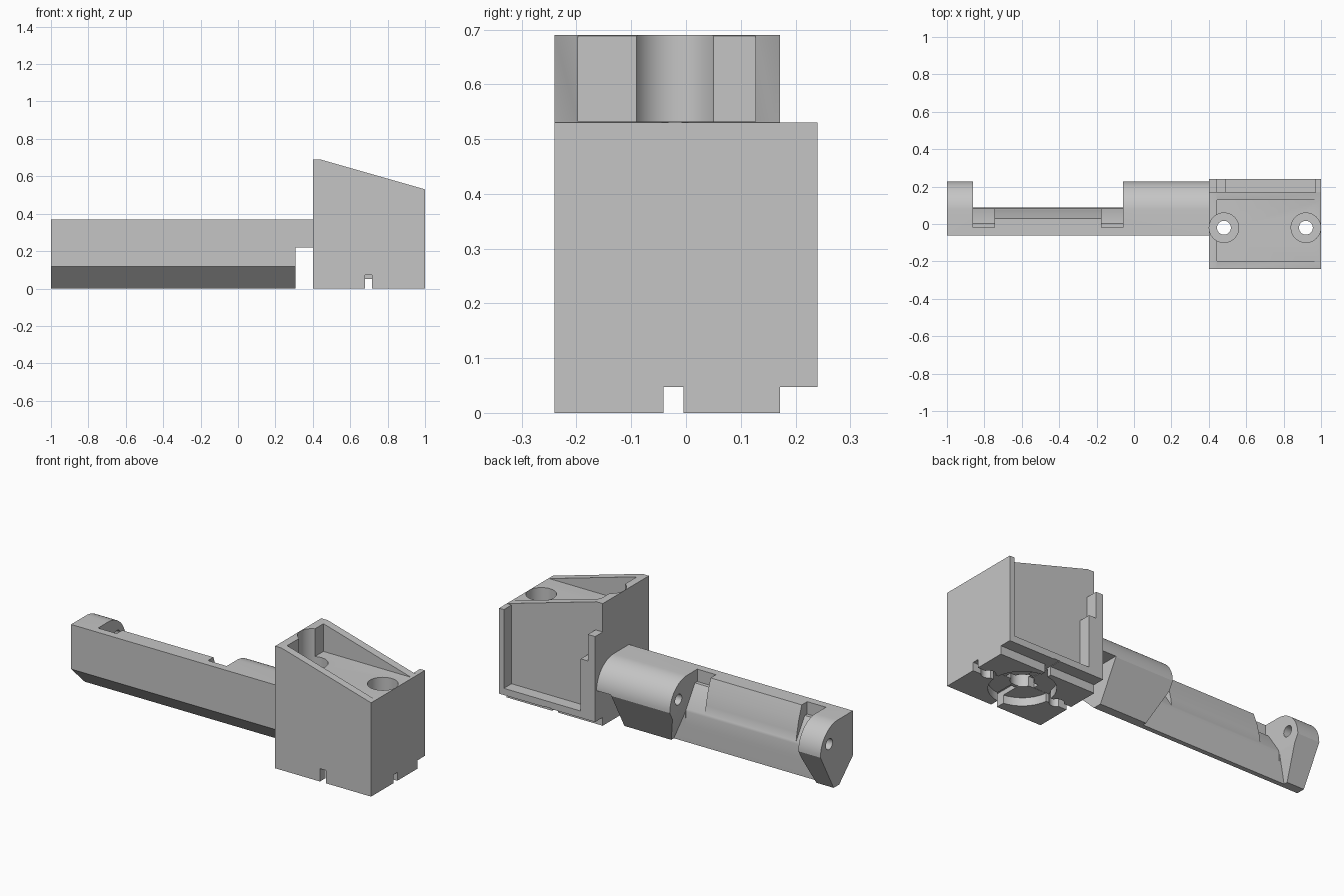
import bpy, bmesh, math
from mathutils import Vector

cube = bpy.data.objects.get("Cube")
if cube:
    bpy.data.objects.remove(cube, do_unlink=True)

TONE = (0.56, 0.56, 0.56, 1)
grey = bpy.data.materials.new("plain grey")
grey.use_nodes = True
grey.diffuse_color = TONE
grey.node_tree.nodes["Principled BSDF"].inputs["Base Color"].default_value = TONE


def prism(name, points, axis, lo, hi):
    """Extrude a 2D profile along an axis (profile uses the other two in order)."""
    def place(p, d):
        c = list(p)
        c.insert("xyz".index(axis), d)
        return Vector(c)
    bm = bmesh.new()
    face = bm.faces.new([bm.verts.new(place(p, lo)) for p in points])
    out = bmesh.ops.extrude_face_region(bm, geom=[face])
    shift = place((0, 0), hi - lo)
    bmesh.ops.translate(bm, vec=shift, verts=[g for g in out["geom"] if isinstance(g, bmesh.types.BMVert)])
    bmesh.ops.recalc_face_normals(bm, faces=bm.faces)
    mesh = bpy.data.meshes.new(name)
    bm.to_mesh(mesh)
    bm.free()
    mesh.materials.append(grey)
    ob = bpy.data.objects.new(name, mesh)
    bpy.context.collection.objects.link(ob)
    return ob


def arc(cx, cy, r, start, end, steps):
    angles = [math.radians(start + (end - start) * i / steps) for i in range(steps + 1)]
    return [(cx + r * math.cos(a), cy + r * math.sin(a)) for a in angles]


def cylinder(axis, centre, r, lo, hi):
    return prism("cutter", arc(*centre, r, 0, 360, 48)[:-1], axis, lo, hi)


def box(x0, x1, y0, y1, z0, z1):
    return prism("cutter", [(x0, y0), (x1, y0), (x1, y1), (x0, y1)], "z", z0, z1)


def combine(target, tool, operation="DIFFERENCE"):
    bpy.context.view_layer.objects.active = target
    mod = target.modifiers.new("cut", "BOOLEAN")
    mod.operation = operation
    mod.solver = "EXACT"
    mod.object = tool
    bpy.ops.object.modifier_apply(modifier=mod.name)
    bpy.data.objects.remove(tool, do_unlink=True)


def smooth(ob):
    bpy.ops.object.select_all(action="DESELECT")
    ob.select_set(True)
    bpy.context.view_layer.objects.active = ob
    bpy.ops.object.shade_smooth_by_angle(angle=math.radians(25))


# Housing block with sloping top
housing = prism("housing", [(0.4, 0), (1, 0), (1, 0.53), (0.44, 0.69), (0.4, 0.69)], "y", -0.24, 0.172)
frame = prism("back_frame", [(0.4, 0.047), (1, 0.047), (1, 0.53), (0.97, 0.53), (0.97, 0.085), (0.49, 0.085),
                             (0.49, 0.38), (0.445, 0.38), (0.445, 0.53), (0.4, 0.53)], "y", 0.16, 0.24)
combine(housing, frame, "UNION")

# Open tray in the top, and the two screw holes
combine(housing, box(0.445, 1.1, -0.197, 0.127, 0.532, 0.9))
for x in (0.481, 0.919):
    combine(housing, cylinder("z", (x, -0.02), 0.079, 0.2, 0.9))
    combine(housing, cylinder("z", (x, -0.02), 0.037, -0.1, 0.3))

# Round socket with a winged centre hole, and crossed slots underneath
combine(housing, cylinder("z", (0.7, -0.022), 0.17, -0.1, 0.046))
combine(housing, cylinder("z", (0.7, -0.022), 0.06, -0.1, 0.16))
combine(housing, box(0.61, 0.79, -0.041, -0.005, -0.1, 0.1))
combine(housing, box(0.3, 1.1, -0.041, -0.005, -0.1, 0.047))
combine(housing, box(0.68, 0.717, -0.3, 0.3, -0.1, 0.05))
combine(housing, box(0.68, 0.717, -0.3, -0.1, -0.1, 0.073))
smooth(housing)

# Long arm, full section first
section = [(-0.062, 0.37), (-0.062, 0.118), (0.06, 0), (0.11, 0)]
section += arc(0.073, 0.215, 0.155, 0, 90, 18)
arm = prism("arm", section, "x", -1, 0.4)

# Bay between the two lugs: gently curved back wall, full depth below
lo, hi = -0.862, -0.058
wall = [(0.087, -0.1), (0.087, 0.1), (0.083, 0.17), (0.073, 0.23),
        (0.056, 0.3), (0.03, 0.37), (0.03, 0.5), (0.4, 0.5), (0.4, -0.1)]
combine(arm, prism("cutter", wall, "x", lo, hi))

# Lug ends splay apart towards the bottom, behind the bay wall
splay = [(lo, 0.17), (hi, 0.17), (0.015, 0), (0.06, -0.1), (lo - 0.05, -0.1), (lo - 0.03, 0)]
combine(arm, prism("cutter", splay, "y", 0.087, 0.4))

# Sloping notches beside each lug
notch = [(-0.018, 0.5), (-0.018, 0.3), (0.003, 0.3), (0.083, 0.18), (0.4, 0.18), (0.4, 0.5)]
for x in (lo, -0.175):
    combine(arm, prism("cutter", notch, "x", x, x + 0.117))

# Pin holes and the clearance step beside the housing
combine(arm, cylinder("x", (0.15, 0.262), 0.03, -1.1, 0.2))
combine(arm, box(0.308, 0.5, -0.2, 0.4, -0.1, 0.22))
smooth(arm)
